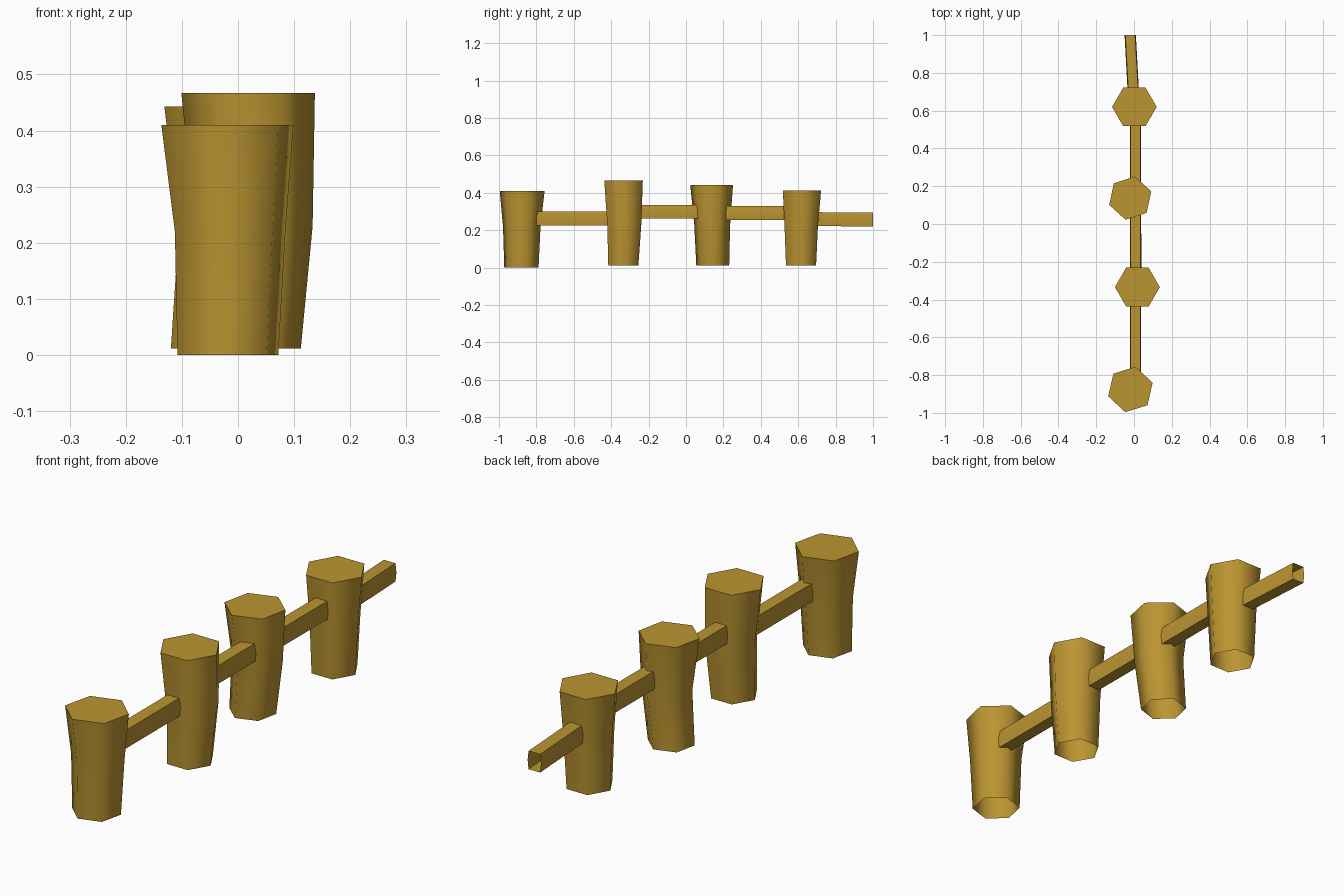
import bpy, bmesh, math
from mathutils import Vector

if "Cube" in bpy.data.objects:
    bpy.data.objects.remove(bpy.data.objects["Cube"])

wood = bpy.data.materials.new("golden wood")
wood.diffuse_color = (0.50, 0.30, 0.031, 1)
wood.use_nodes = True
wood.node_tree.nodes["Principled BSDF"].inputs["Base Color"].default_value = wood.diffuse_color


def make_object(name, rings, cap_top, angle):
    """Skin a list of equal point rings into a tube, open unless cap_top."""
    bm = bmesh.new()
    loops = [[bm.verts.new(p) for p in ring] for ring in rings]
    n = len(loops[0])
    for a, b in zip(loops, loops[1:]):
        for i in range(n):
            j = (i + 1) % n
            bm.faces.new((a[i], a[j], b[j], b[i]))
    if cap_top:
        bm.faces.new(loops[-1])
    me = bpy.data.meshes.new(name)
    bm.to_mesh(me)
    bm.free()
    me.materials.append(wood)
    ob = bpy.data.objects.new(name, me)
    bpy.context.collection.objects.link(ob)
    bpy.ops.object.select_all(action='DESELECT')
    ob.select_set(True)
    bpy.context.view_layer.objects.active = ob
    bpy.ops.object.shade_smooth_by_angle(angle=math.radians(angle))
    return ob


def hexagon(x, y, z, r, turn):
    return [Vector((x + r * math.cos(math.radians(turn + 60 * i)),
                    y + r * math.sin(math.radians(turn + 60 * i)), z))
            for i in range(6)]


# Posts: turn, then (x, y, z, radius) at the foot, waist and flat top
posts = [
    (17, (-0.018, -0.88, 0.0, 0.094), (-0.014, -0.878, 0.22, 0.103), (-0.019, -0.876, 0.41, 0.123)),
    (0, (0.019, -0.335, 0.012, 0.093), (0.028, -0.33, 0.23, 0.105), (0.018, -0.334, 0.467, 0.119)),
    (18, (-0.034, 0.143, 0.012, 0.090), (-0.012, 0.14, 0.23, 0.098), (-0.020, 0.137, 0.443, 0.117)),
    (0, (0.002, 0.615, 0.012, 0.093), (0.004, 0.616, 0.22, 0.103), (0.002, 0.620, 0.413, 0.118)),
]
for k, (turn, *levels) in enumerate(posts):
    make_object(f"fence_post_{k + 1}", [hexagon(*lv, turn) for lv in levels], True, 65)

# Rails: six-sided bars with a flat top and a fold halfway up each side
profile = [(0.026, -0.037), (0.030, 0), (0.026, 0.037),
           (-0.026, 0.037), (-0.030, 0), (-0.026, -0.037)]
rails = [
    ((0.008, -0.83, 0.262), (0.008, -0.37, 0.262)),
    ((0.009, -0.29, 0.299), (0.008, 0.10, 0.299)),
    ((0.008, 0.19, 0.293), (0.008, 0.57, 0.293)),
    ((-0.001, 0.65, 0.260), (-0.020, 1.0, 0.257)),
]
for k, ends in enumerate(rails):
    rings = [[Vector((x + px, y, z + pz)) for px, pz in reversed(profile)] for x, y, z in ends]
    make_object(f"fence_rail_{k + 1}", rings, False, 30)
